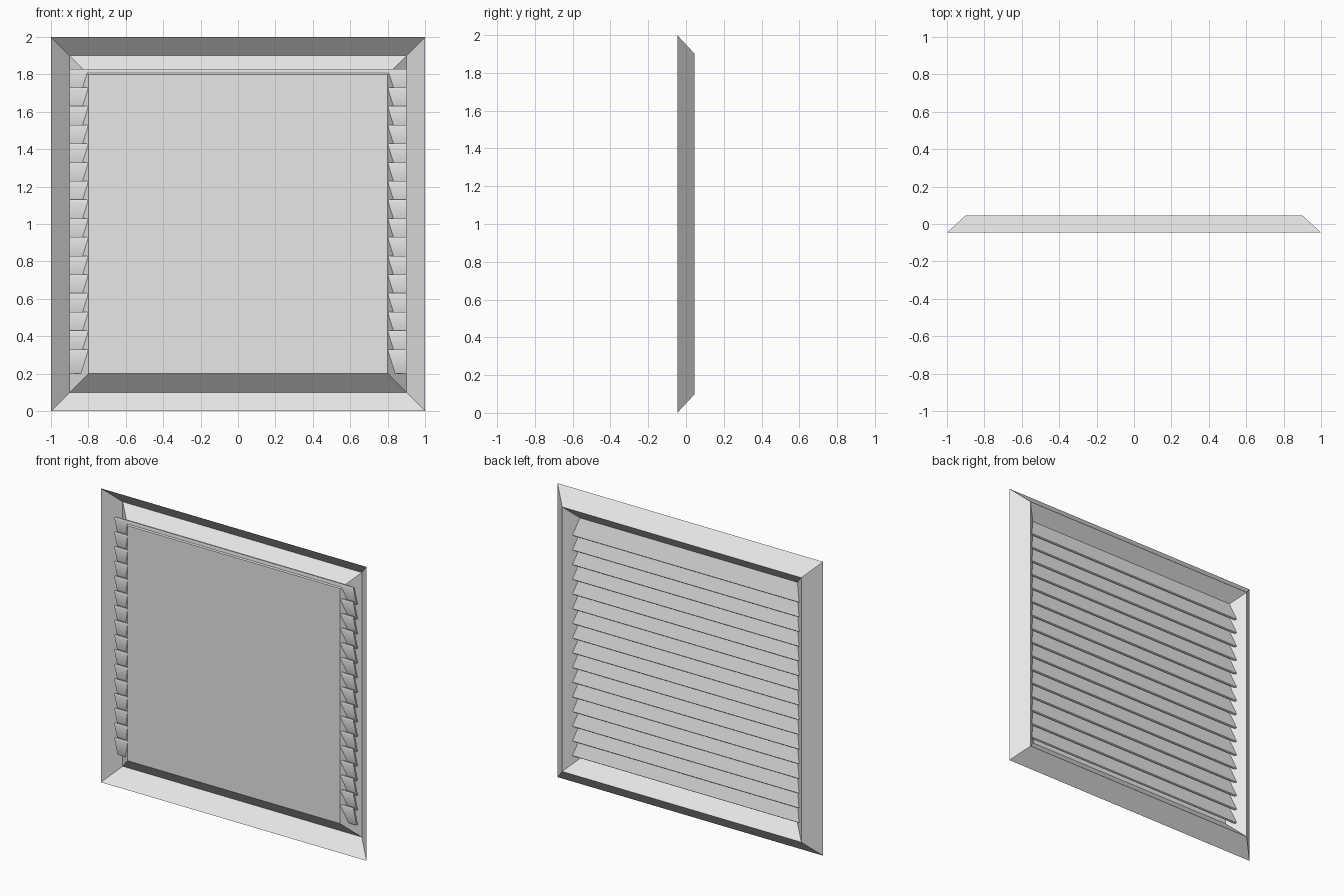
import bpy, bmesh, math

cube = bpy.data.objects.get("Cube")
if cube:
    bpy.data.objects.remove(cube, do_unlink=True)

grey = bpy.data.materials.new("light_grey")
grey.use_nodes = True
COLOR = (0.8, 0.8, 0.8, 1.0)
grey.diffuse_color = COLOR
grey.node_tree.nodes["Principled BSDF"].inputs["Base Color"].default_value = COLOR

DEPTH = 0.046      # half depth of the frame
MID = 1.0          # height of the centre


def make_object(name, bm):
    mesh = bpy.data.meshes.new(name)
    bm.to_mesh(mesh)
    bm.free()
    mesh.materials.append(grey)
    obj = bpy.data.objects.new(name, mesh)
    bpy.context.collection.objects.link(obj)
    return obj


def square_loop(bm, half, y):
    corners = [(-1, -1), (1, -1), (1, 1), (-1, 1)]
    return [bm.verts.new((half * sx, y, MID + half * sz)) for sx, sz in corners]


def bridge(bm, a, b):
    n = len(a)
    for i in range(n):
        j = (i + 1) % n
        bm.faces.new((a[i], b[i], b[j], a[j]))


# Folded sheet frame: slopes back to a ridge, then forward to the opening
bm = bmesh.new()
loops = [square_loop(bm, h, y) for h, y in ((1.0, -DEPTH), (0.9, DEPTH), (0.8, -DEPTH))]
bridge(bm, loops[0], loops[1])
bridge(bm, loops[1], loops[2])
make_object("frame", bm)

# Flat panel closing the front of the opening
bm = bmesh.new()
bm.faces.new(square_loop(bm, 0.8, -DEPTH))
make_object("front_panel", bm)

# Overlapping slats, leaning forward at the top, running into the frame sides
PROFILE = [(-0.044, 0.122), (-0.040, 0.130), (-0.032, 0.130),
           (0.003, 0.004), (-0.001, 0.0), (-0.009, 0.0)]
for i in range(16):
    base = 0.2 + 0.1 * i
    bm = bmesh.new()
    left, right = ([bm.verts.new((x, y, base + z)) for y, z in PROFILE] for x in (0.9, -0.9))
    bridge(bm, left, right)
    bm.faces.new(left)
    bm.faces.new(right[::-1])
    bmesh.ops.recalc_face_normals(bm, faces=bm.faces)
    slat = make_object(f"slat_{i + 1}", bm)
    bpy.ops.object.select_all(action='DESELECT')
    slat.select_set(True)
    bpy.context.view_layer.objects.active = slat
    bpy.ops.object.shade_smooth_by_angle(angle=math.radians(50))
